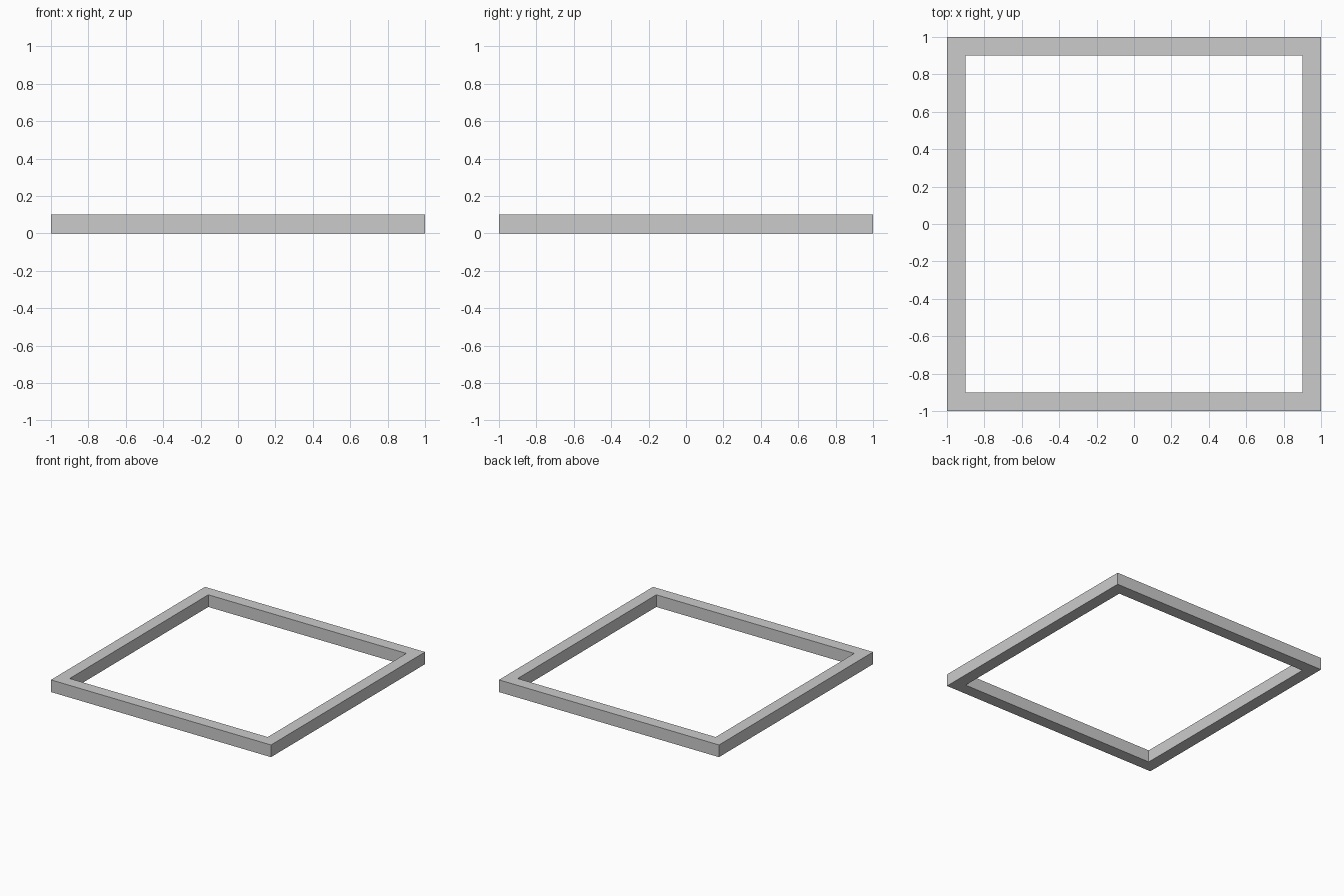
import bpy
import bmesh

if "Cube" in bpy.data.objects:
    bpy.data.objects.remove(bpy.data.objects["Cube"])

OUTER, INNER, HEIGHT = 1.0, 0.9, 0.1


def square(bm, half, z):
    """Ring of four corner vertices."""
    return [bm.verts.new((sx * half, sy * half, z))
            for sx, sy in ((-1, -1), (1, -1), (1, 1), (-1, 1))]


# Square frame: a rectangular cross-section swept around four mitred corners
bm = bmesh.new()
profile = [(OUTER, 0), (OUTER, HEIGHT), (INNER, HEIGHT), (INNER, 0)]
rings = [square(bm, half, z) for half, z in profile]
for a, b in zip(rings, rings[1:] + rings[:1]):
    for i in range(4):
        j = (i + 1) % 4
        bm.faces.new((a[i], a[j], b[j], b[i]))
bmesh.ops.recalc_face_normals(bm, faces=bm.faces)

mesh = bpy.data.meshes.new("square_frame")
bm.to_mesh(mesh)
bm.free()
frame = bpy.data.objects.new("square_frame", mesh)
bpy.context.collection.objects.link(frame)
